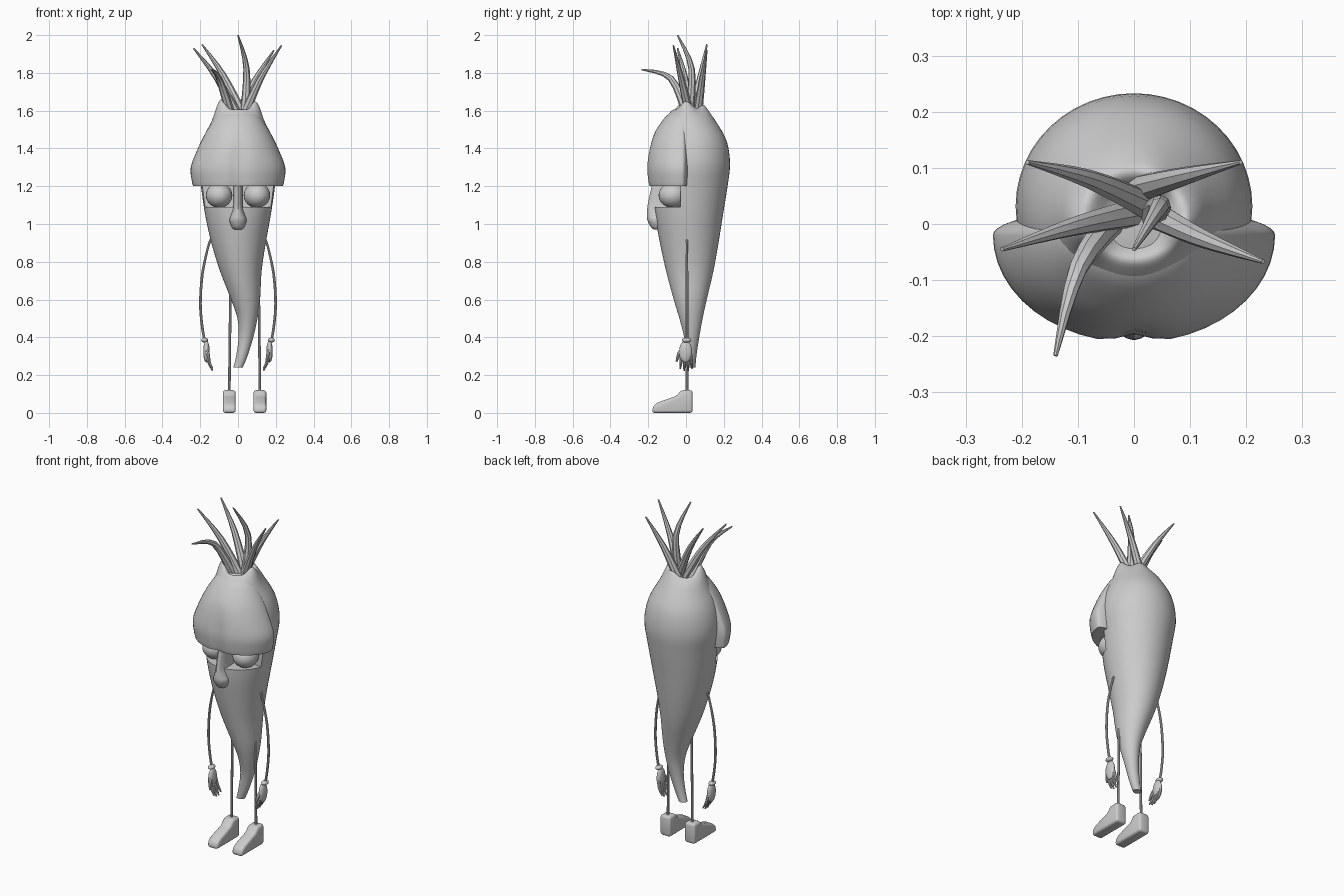
import bpy, bmesh, math
from math import sin, cos, pi, exp
from mathutils import Vector

if "Cube" in bpy.data.objects:
    bpy.data.objects.remove(bpy.data.objects["Cube"])

GREY = (0.6, 0.6, 0.6, 1)
mat = bpy.data.materials.new("plain grey")
mat.use_nodes = True
mat.diffuse_color = GREY
mat.node_tree.nodes["Principled BSDF"].inputs["Base Color"].default_value = GREY


def activate(ob):
    bpy.ops.object.select_all(action='DESELECT')
    ob.select_set(True)
    bpy.context.view_layer.objects.active = ob


def smooth(ob, angle=40):
    activate(ob)
    bpy.ops.object.shade_smooth_by_angle(angle=math.radians(angle))


def finish(bm, name, shade=True):
    bmesh.ops.recalc_face_normals(bm, faces=bm.faces)
    me = bpy.data.meshes.new(name)
    bm.to_mesh(me)
    bm.free()
    ob = bpy.data.objects.new(name, me)
    bpy.context.collection.objects.link(ob)
    me.materials.append(mat)
    if shade:
        smooth(ob)
    return ob


def spline(rows, steps):
    """Catmull-Rom interpolation through the given rows."""
    rows = [Vector(r) for r in rows]
    out = []
    for i in range(len(rows) - 1):
        a, b = rows[max(i - 1, 0)], rows[i]
        c, d = rows[i + 1], rows[min(i + 2, len(rows) - 1)]
        for k in range(steps):
            t = k / steps
            out.append(b + (c - a) * (t / 2) + (a * 2 - b * 5 + c * 4 - d) * (t * t / 2)
                       + (b * 3 - a - c * 3 + d) * (t ** 3 / 2))
    return out + [rows[-1]]


def bridge(bm, rings):
    n = len(rings[0])
    for lo, hi in zip(rings, rings[1:]):
        for i in range(n):
            j = (i + 1) % n
            bm.faces.new((lo[i], lo[j], hi[j], hi[i]))
    bm.faces.new(rings[0][::-1])
    bm.faces.new(rings[-1])


def loft(name, rows, mid=None, warp=None, n=48, steps=4):
    """Rows: z, centre x, half width, front y, back y."""
    bm = bmesh.new()
    rings = []
    for z, cx, rx, yf, yb in spline(rows, steps):
        m = (yf + yb) / 2 if mid is None else mid
        ring = []
        for i in range(n):
            a = 2 * pi * i / n
            p = Vector((cx + rx * cos(a), m + sin(a) * (m - yf if sin(a) < 0 else yb - m), z))
            ring.append(bm.verts.new(warp(p) if warp else p))
        rings.append(ring)
    bridge(bm, rings)
    return finish(bm, name)


def tube(name, pts, n=8, steps=4):
    """Points: x, y, z, radius."""
    pts = spline(pts, steps)
    bm = bmesh.new()
    rings = []
    for i, p in enumerate(pts):
        t = (pts[min(i + 1, len(pts) - 1)] - pts[max(i - 1, 0)]).xyz.normalized()
        u = t.cross(Vector((0.1, 1, 0))).normalized()
        v = t.cross(u)
        rings.append([bm.verts.new(p.xyz + p.w * (u * cos(2 * pi * k / n) + v * sin(2 * pi * k / n)))
                      for k in range(n)])
    bridge(bm, rings)
    return finish(bm, name, True)


def ball(name, centre, radii):
    bm = bmesh.new()
    bmesh.ops.create_uvsphere(bm, u_segments=24, v_segments=16, radius=1)
    bmesh.ops.scale(bm, verts=bm.verts, vec=radii)
    bmesh.ops.translate(bm, verts=bm.verts, vec=centre)
    return finish(bm, name)


# Body: tapering root with a curved tip and a lumpy, dimpled crown
BUMPS = [(-0.09, -0.01, 0.055), (0.095, 0.0, 0.045), (0.03, 0.09, 0.025)]


def crown(p):
    if p.z > 1.5:
        for bx, by, h in BUMPS:
            p.z += h * exp(-((p.x - bx) ** 2 + (p.y - by) ** 2) / 0.0016) * min(1, (p.z - 1.5) / 0.08)
    return p


body = loft("body", [
    (0.24, 0, 0.025, 0.005, 0.05),
    (0.3, 0.02, 0.03, 0, 0.055),
    (0.4, 0.042, 0.039, -0.01, 0.07),
    (0.5, 0.05, 0.053, -0.035, 0.088),
    (0.6, 0.04, 0.077, -0.065, 0.11),
    (0.75, 0.015, 0.11, -0.105, 0.145),
    (0.9, 0.003, 0.144, -0.138, 0.172),
    (1.05, 0, 0.174, -0.163, 0.196),
    (1.2, 0, 0.196, -0.17, 0.22),
    (1.32, 0, 0.211, -0.17, 0.233),
    (1.44, 0, 0.19, -0.16, 0.215),
    (1.54, 0, 0.14, -0.12, 0.16),
    (1.59, 0, 0.11, -0.085, 0.118),
    (1.605, 0, 0.085, -0.06, 0.09),
    (1.575, 0, 0.05, -0.03, 0.06),
    (1.565, 0, 0.015, 0.005, 0.035)], warp=crown)

# Eye sockets: a notch across the front of the body
bm = bmesh.new()
bmesh.ops.create_cube(bm, size=1)
bmesh.ops.scale(bm, verts=bm.verts, vec=(0.6, 0.3, 0.13))
bmesh.ops.translate(bm, verts=bm.verts, vec=(0, -0.18, 1.155))
cutter = finish(bm, "socket_cutter", False)
mod = body.modifiers.new("sockets", 'BOOLEAN')
mod.operation = 'DIFFERENCE'
mod.solver = 'EXACT'
mod.object = cutter
activate(body)
bpy.ops.object.modifier_apply(modifier=mod.name)
bpy.data.objects.remove(cutter)
smooth(body)


# Brow hood: two heavy lobes overhanging the eyes
def crease(p):
    if p.y < -0.05:
        p.y += 0.016 * exp(-(p.x / 0.035) ** 2) * max(0, min(1, (1.5 - p.z) / 0.15))
    return p


loft("brow_hood", [
    (1.2, 0, 0.238, -0.2, 0.02),
    (1.23, 0, 0.245, -0.206, 0.025),
    (1.3, 0, 0.25, -0.212, 0.03),
    (1.39, 0, 0.217, -0.2, 0.03),
    (1.475, 0, 0.176, -0.172, 0.03),
    (1.56, 0, 0.123, -0.115, 0.03),
    (1.59, 0, 0.09, -0.08, 0.02)], mid=-0.02, warp=crease)

# Nose: narrow bridge widening to a bulb
loft("nose", [
    (0.97, 0, 0.02, -0.17, -0.12),
    (0.985, 0, 0.034, -0.187, -0.11),
    (1.02, 0, 0.045, -0.204, -0.1),
    (1.05, 0, 0.037, -0.207, -0.08),
    (1.1, 0, 0.027, -0.203, -0.02),
    (1.2, 0, 0.026, -0.182, -0.02),
    (1.22, 0, 0.026, -0.18, -0.02)], n=20)

for side, s in (("left", 1), ("right", -1)):
    ball(side + "_eye", (s * 0.1, -0.07, 1.152), (0.07, 0.075, 0.066))

    # Thin bowed arm with a cuffed hand
    tube(side + "_arm", [(s * 0.135, 0.005, 0.93, 0.006), (s * 0.155, 0.005, 0.89, 0.006),
                         (s * 0.188, 0.005, 0.74, 0.007), (s * 0.199, 0.005, 0.58, 0.007),
                         (s * 0.19, 0.005, 0.46, 0.007), (s * 0.176, 0.005, 0.38, 0.007)])
    ball(side + "_cuff", (s * 0.176, 0.003, 0.385), (0.018, 0.025, 0.013))
    ball(side + "_palm", (s * 0.167, -0.002, 0.325), (0.017, 0.034, 0.058))
    for k in range(4):
        y = -0.022 + 0.015 * k
        low = 0.235 - 0.012 * (k in (1, 2))
        tube(f"{side}_finger_{k + 1}", [(s * 0.165, y, 0.32, 0.009), (s * 0.156, y * 1.2, 0.275, 0.009),
                                       (s * 0.135, y * 1.4, low, 0.004)], steps=3)
    tube(side + "_thumb", [(s * 0.168, -0.01, 0.345, 0.01), (s * 0.16, -0.036, 0.315, 0.01),
                           (s * 0.15, -0.05, 0.272, 0.005)], steps=3)

    # Leg
    fx = 0.035 + s * 0.081
    tube(side + "_leg", [(fx, 0.005, 0.1, 0.007), (fx - s * 0.003, 0.005, 0.4, 0.007),
                         (fx - s * 0.008, 0.005, 0.78, 0.007)])

    # Shoe: extruded side profile with rounded edges
    bm = bmesh.new()
    profile = [(0.035, 0), (0.035, 0.12), (-0.025, 0.12), (-0.05, 0.09),
               (-0.15, 0.055), (-0.175, 0.035), (-0.18, 0)]
    face = bm.faces.new([bm.verts.new((fx - 0.034, y, z)) for y, z in profile])
    ext = bmesh.ops.extrude_face_region(bm, geom=[face])["geom"]
    bmesh.ops.translate(bm, verts=[v for v in ext if isinstance(v, bmesh.types.BMVert)], vec=(0.068, 0, 0))
    shoe = finish(bm, side + "_shoe", False)
    bev = shoe.modifiers.new("round", 'BEVEL')
    bev.width, bev.segments = 0.014, 3
    activate(shoe)
    bpy.ops.object.modifier_apply(modifier=bev.name)
    smooth(shoe, 50)

# Leaves: base, bend and tip of each tapering stalk
LEAVES = [
    ((0.03, 0.03, 1.57), (-0.08, 0.08, 1.79), (-0.19, 0.11, 1.95)),
    ((0, 0.06, 1.57), (0.09, 0.085, 1.76), (0.19, 0.11, 1.92)),
    ((0, 0.02, 1.57), (-0.11, -0.005, 1.77), (-0.235, -0.045, 1.93)),
    ((0.03, 0.02, 1.57), (0.12, -0.025, 1.77), (0.23, -0.067, 1.945)),
    ((0.035, 0.015, 1.57), (0.045, 0.03, 1.82), (0, -0.045, 2.0)),
    ((-0.035, 0.01, 1.57), (-0.1, -0.08, 1.77), (-0.14, -0.235, 1.818)),
]
for i, (a, b, c) in enumerate(LEAVES):
    tube(f"leaf_{i + 1}", [(*a, 0.026), (*b, 0.017), (*c, 0.004)], steps=4)
